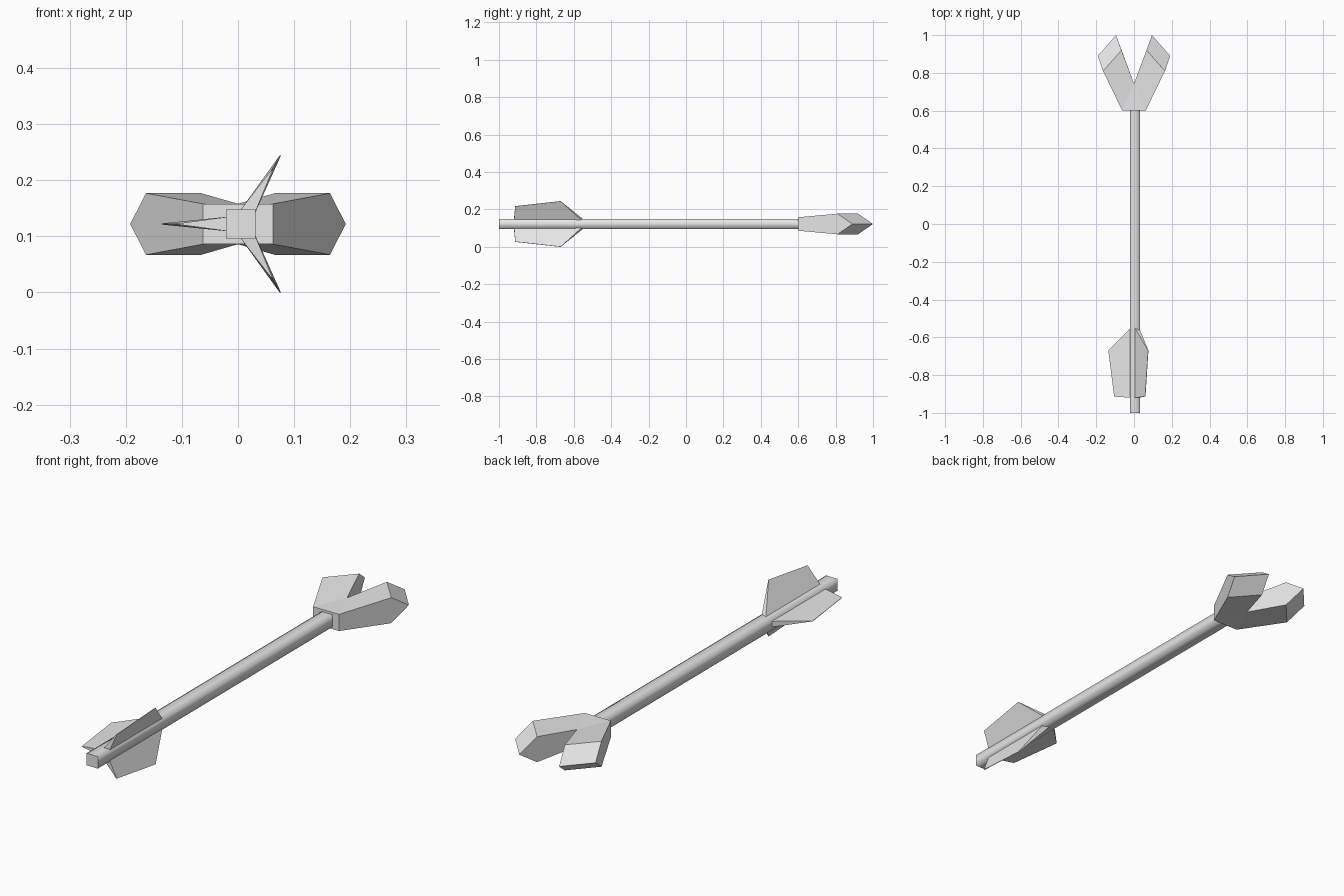
import bpy
import bmesh
from math import radians
from mathutils import Matrix, Vector

cube = bpy.data.objects.get("Cube")
if cube:
    bpy.data.objects.remove(cube, do_unlink=True)

AXIS_X, AXIS_Z = 0.005, 0.122

grey = bpy.data.materials.new("plain grey")
grey.use_nodes = True
grey.diffuse_color = (0.8, 0.8, 0.8, 1)
grey.node_tree.nodes["Principled BSDF"].inputs["Base Color"].default_value = (0.8, 0.8, 0.8, 1)


def finish(bm, name):
    """Weld, orient and link a mesh as a named part."""
    bmesh.ops.remove_doubles(bm, verts=bm.verts, dist=0.0001)
    bmesh.ops.recalc_face_normals(bm, faces=bm.faces)
    mesh = bpy.data.meshes.new(name)
    bm.to_mesh(mesh)
    bm.free()
    mesh.materials.append(grey)
    obj = bpy.data.objects.new(name, mesh)
    bpy.context.scene.collection.objects.link(obj)
    return obj


def add_face(bm, points):
    bm.faces.new([bm.verts.new(p) for p in points])


# Square shaft with softly shaded sides and flat ends
bm = bmesh.new()
bmesh.ops.create_cube(bm, size=1)
bmesh.ops.scale(bm, vec=(0.053, 1.61, 0.052), verts=bm.verts)
bmesh.ops.translate(bm, vec=(AXIS_X, -0.195, AXIS_Z), verts=bm.verts)
bm.normal_update()
for face in bm.faces:
    face.smooth = abs(face.normal.y) < 0.5
finish(bm, "shaft")

# Forked head: one quarter described, mirrored across x and z
LOW, HIGH = 0.036, 0.055
bm = bmesh.new()
for sx in (1, -1):
    def point(x, y, z):
        return Vector((sx * x, y, AXIS_Z + z))

    base_mid = [point(0, 0.6, s * LOW) for s in (1, -1)]
    base_out = [point(0.062, 0.6, s * LOW) for s in (1, -1)]
    shoulder = [point(0.164, 0.81, s * HIGH) for s in (1, -1)]
    inner = [point(0.066, 0.92, s * HIGH) for s in (1, -1)]
    notch = [point(0, 0.743, s * LOW) for s in (1, -1)]
    tip_out, tip_in = point(0.192, 0.89, 0), point(0.095, 1.0, 0)
    for i in (0, 1):
        add_face(bm, (base_mid[i], base_out[i], notch[i]))
        add_face(bm, (base_out[i], shoulder[i], inner[i], notch[i]))
        add_face(bm, (shoulder[i], tip_out, tip_in, inner[i]))
    # Outer wall, notch wall and base
    add_face(bm, (base_out[0], shoulder[0], tip_out, shoulder[1], base_out[1]))
    add_face(bm, (notch[0], inner[0], tip_in, inner[1], notch[1]))
    add_face(bm, (base_mid[0], base_out[0], base_out[1], base_mid[1]))
finish(bm, "forked_head")

# Three wedge-shaped fins: (radius, y, half thickness) around the outline
OUTLINE = ((0.022, -0.55, 0.013), (0.141, -0.67, 0.001),
           (0.11, -0.913, 0.001), (0.022, -0.92, 0.013))
for name, angle in (("right_fin", 0), ("upper_fin", 120), ("lower_fin", -120)):
    bm = bmesh.new()
    sides = [[Vector((-r, y, s * t)) for r, y, t in OUTLINE] for s in (1, -1)]
    for side in sides:
        add_face(bm, side)
    for i in range(4):
        j = (i + 1) % 4
        add_face(bm, (sides[0][i], sides[0][j], sides[1][j], sides[1][i]))
    place = Matrix.Translation((AXIS_X, 0, AXIS_Z)) @ Matrix.Rotation(radians(angle), 4, "Y")
    bmesh.ops.transform(bm, matrix=place, verts=bm.verts)
    finish(bm, name)
